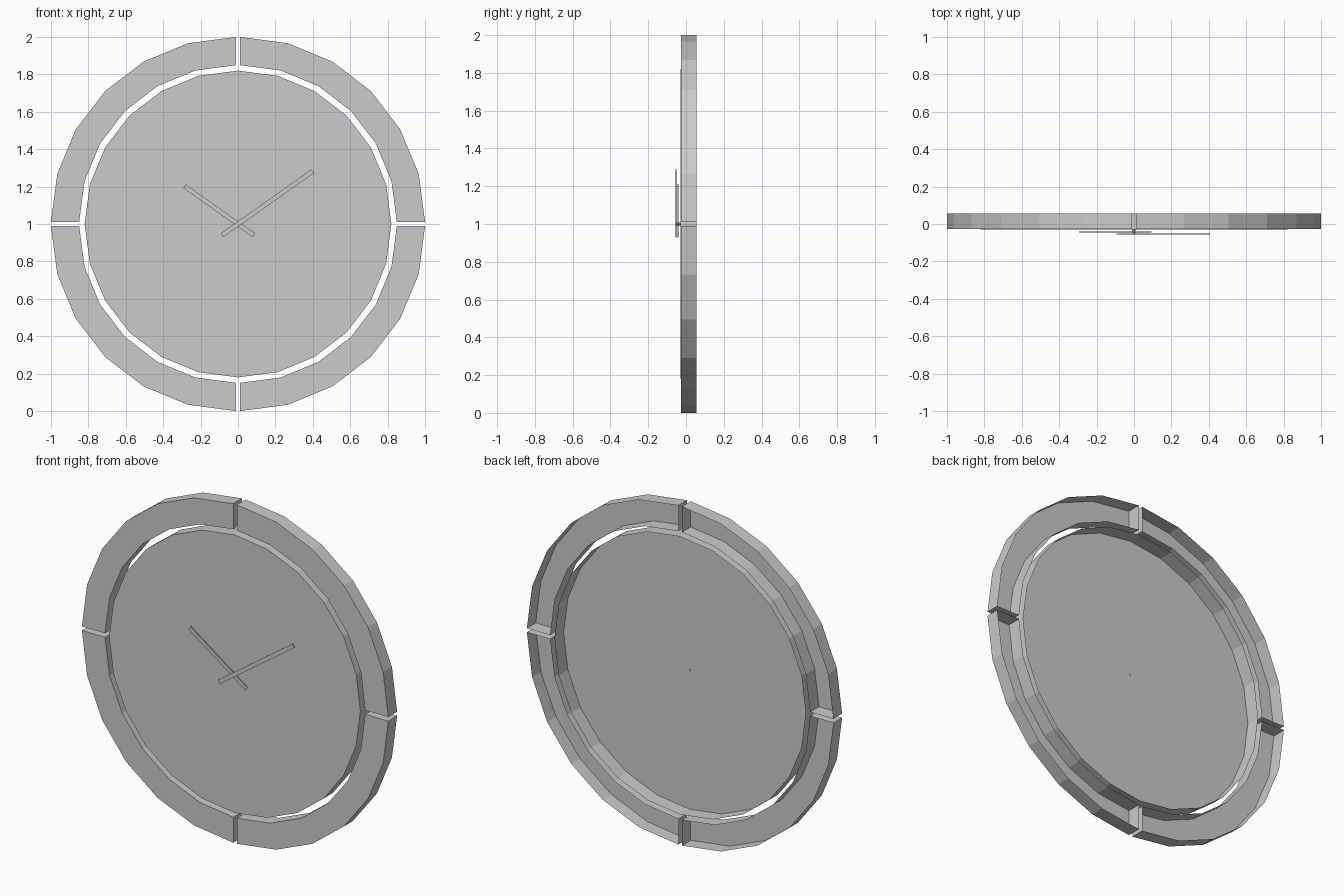
import bpy, bmesh
from math import cos, sin, radians, pi
from mathutils import Matrix

if "Cube" in bpy.data.objects:
    bpy.data.objects.remove(bpy.data.objects["Cube"])

CZ = 1.0                    # height of the clock centre
BACK = 0.055                # open back edge of rim and dial


def finish(bm, name):
    bmesh.ops.recalc_face_normals(bm, faces=bm.faces)
    me = bpy.data.meshes.new(name)
    bm.to_mesh(me)
    bm.free()
    ob = bpy.data.objects.new(name, me)
    bpy.context.collection.objects.link(ob)
    return ob


def arc(r, a0, a1, n, dx=0, dz=0):
    return [(dx + r * cos(a0 + (a1 - a0) * i / n),
             dz + r * sin(a0 + (a1 - a0) * i / n)) for i in range(n + 1)]


def add_walls(bm, loop, y0, y1):
    """Walls from a closed front outline back to an open edge."""
    front = [bm.verts.new((x, y0, CZ + z)) for x, z in loop]
    back = [bm.verts.new((x, y1, CZ + z)) for x, z in loop]
    n = len(loop)
    for i in range(n):
        j = (i + 1) % n
        bm.faces.new((front[i], front[j], back[j], back[i]))
    return front


# Four hollow rim quarters, open at the back
for q, name in enumerate(("upper_right", "upper_left", "lower_left", "lower_right")):
    a0, a1 = q * pi / 2, (q + 1) * pi / 2
    mid = (a0 + a1) / 2
    g = 0.012 * 2 ** 0.5
    dx, dz = g * cos(mid), g * sin(mid)
    outer = arc(0.988, a0, a1, 6, dx, dz)
    inner = arc(0.837, a0, a1, 6, dx, dz)
    bm = bmesh.new()
    f = add_walls(bm, outer + inner[::-1], -0.027, BACK)
    for i in range(6):
        bm.faces.new((f[i], f[i + 1], f[12 - i], f[13 - i]))
    finish(bm, "rim_" + name)

# Dial: 24-sided pan, open at the back
bm = bmesh.new()
bm.faces.new(add_walls(bm, arc(0.82, 0, 2 * pi, 24)[:-1], -0.030, BACK))
finish(bm, "dial")


# Hands: thin bars with a short tail past the pivot
def hand(name, angle, length, y):
    tail = 0.105
    bm = bmesh.new()
    bmesh.ops.create_cube(bm, size=1)
    bm.transform(Matrix.Translation((0, y, CZ))
                 @ Matrix.Rotation(-radians(angle), 4, 'Y')
                 @ Matrix.Translation(((length - tail) / 2, 0, 0))
                 @ Matrix.Diagonal((length + tail, 0.004, 0.024, 1)))
    finish(bm, name)


hand("minute_hand", 35.2, 0.49, -0.053)
hand("hour_hand", 144.8, 0.35, -0.043)

# Pivot pin joining the hands to the dial
bm = bmesh.new()
bmesh.ops.create_cone(bm, cap_ends=True, segments=8, radius1=0.008, radius2=0.008, depth=0.024)
bm.transform(Matrix.Translation((0, -0.040, CZ)) @ Matrix.Rotation(pi / 2, 4, 'X'))
finish(bm, "pivot_pin")
